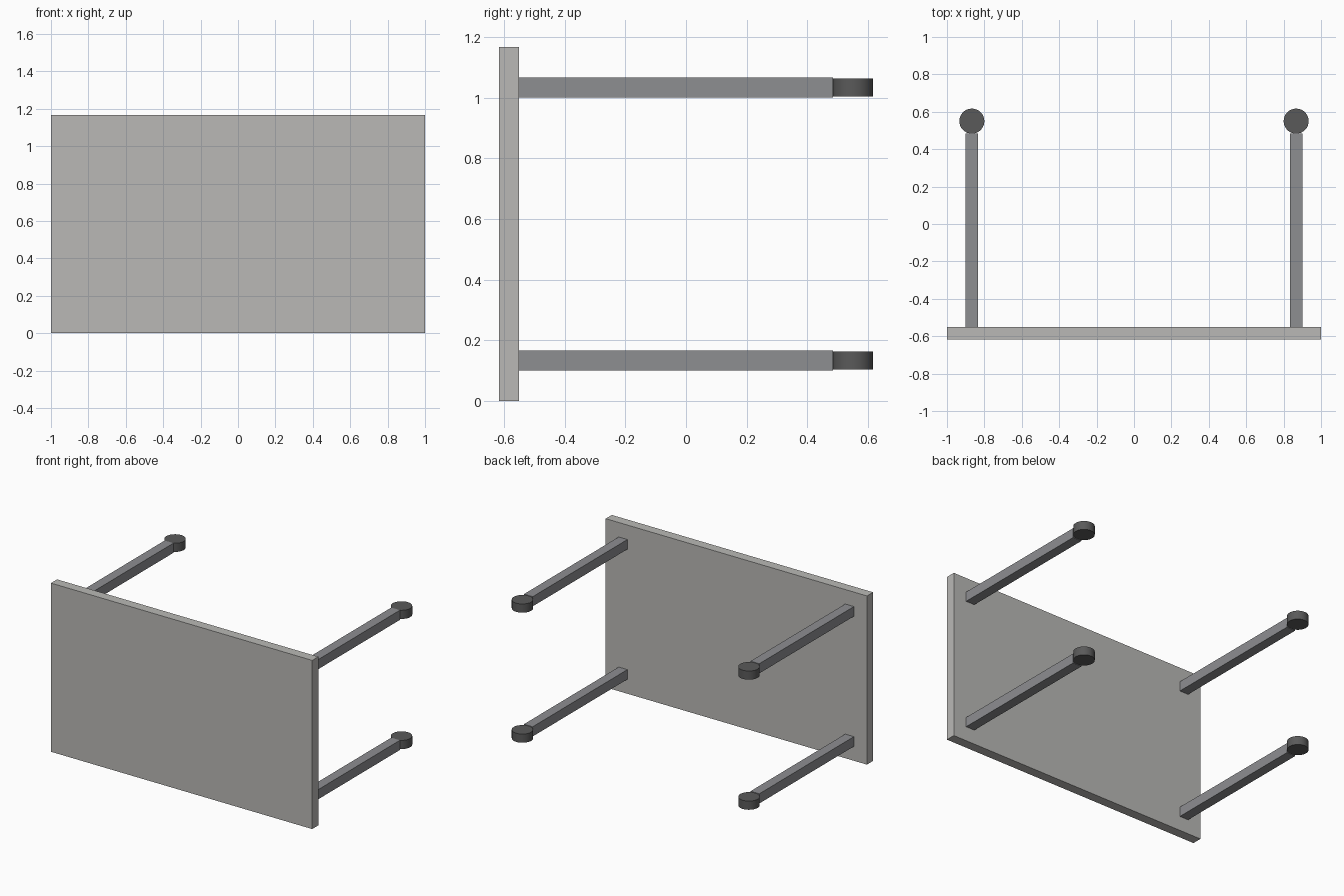
import bpy

if "Cube" in bpy.data.objects:
    bpy.data.objects.remove(bpy.data.objects["Cube"])


def material(name, srgb):
    m = bpy.data.materials.new(name)
    lin = [((c / 255 + 0.055) / 1.055) ** 2.4 for c in srgb]
    m.diffuse_color = (*lin, 1)
    m.use_nodes = True
    m.node_tree.nodes["Principled BSDF"].inputs["Base Color"].default_value = m.diffuse_color
    return m


light_grey = material("light warm grey", (186, 185, 182))
steel_grey = material("steel grey", (141, 142, 145))
dark_grey = material("dark grey", (90, 90, 90))


def finish(name, mat):
    ob = bpy.context.object
    ob.name = name
    ob.data.materials.append(mat)
    return ob


def box(name, mat, lo, hi):
    bpy.ops.mesh.primitive_cube_add(
        size=1, location=[(a + b) / 2 for a, b in zip(lo, hi)])
    ob = finish(name, mat)
    ob.scale = [b - a for a, b in zip(lo, hi)]
    bpy.ops.object.transform_apply(location=False, rotation=False, scale=True)
    return ob


# Table top, standing on its long edge
box("table_top", light_grey, (-1, -0.617, 0), (1, -0.55, 1.167))

# Four legs, each with a round caster at its end
for side, x in (("left", -0.867), ("right", 0.867)):
    for level, z in (("lower", 0.1335), ("upper", 1.0335)):
        box(f"leg_{side}_{level}", steel_grey,
            (x - 0.0335, -0.55, z - 0.0335), (x + 0.0335, 0.485, z + 0.0335))
        bpy.ops.mesh.primitive_cylinder_add(
            vertices=32, radius=0.067, depth=0.06, location=(x, 0.55, z))
        finish(f"caster_{side}_{level}", dark_grey)
        bpy.ops.object.shade_smooth_by_angle()
